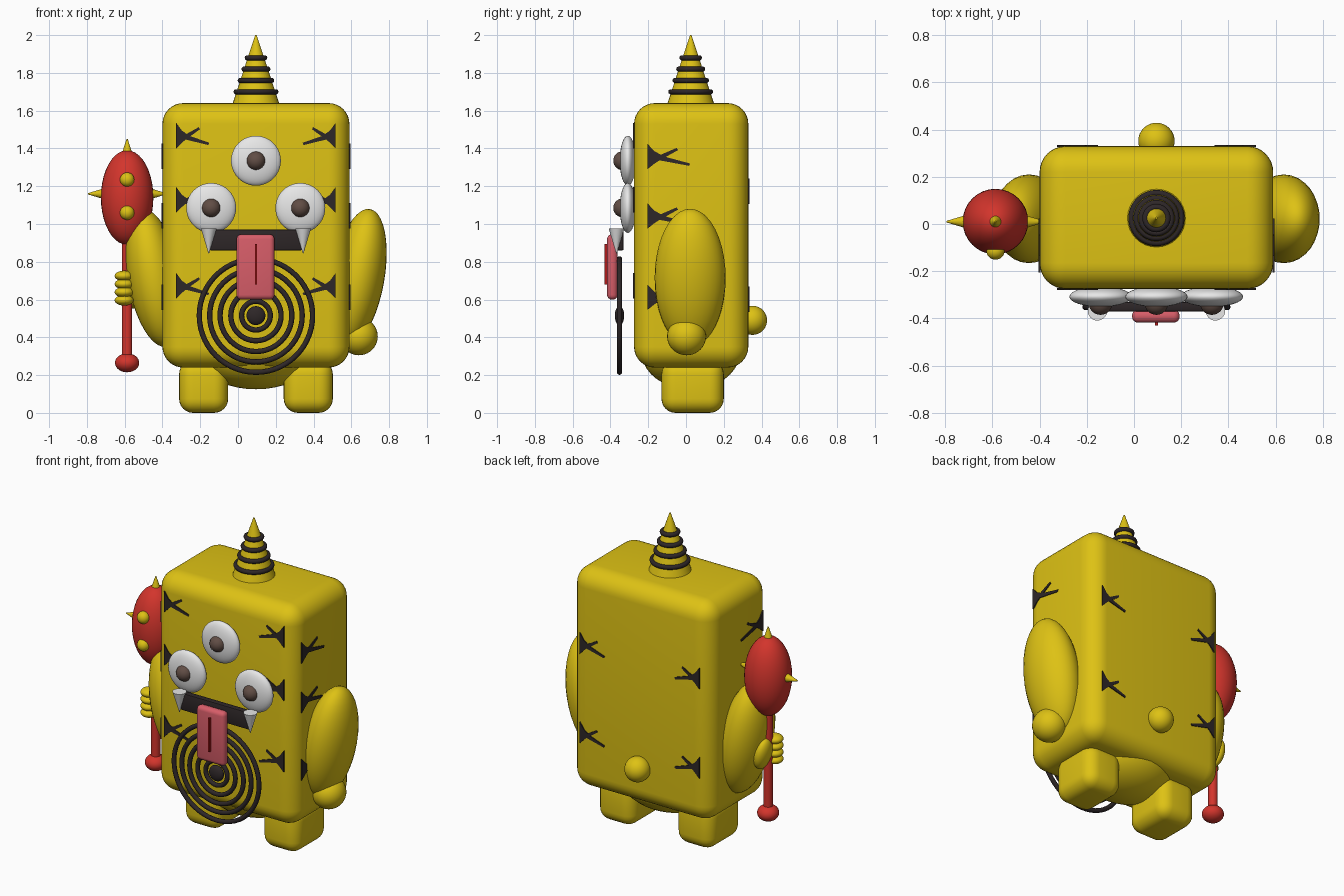
import bpy, bmesh, math
from mathutils import Matrix, Vector

cube = bpy.data.objects.get("Cube")
if cube:
    bpy.data.objects.remove(cube, do_unlink=True)


def material(name, rgb):
    m = bpy.data.materials.new(name)
    m.use_nodes = True
    m.diffuse_color = (*rgb, 1)
    shader = next(n for n in m.node_tree.nodes if n.type == 'BSDF_PRINCIPLED')
    shader.inputs["Base Color"].default_value = (*rgb, 1)
    return m


YELLOW = material("yellow", (0.73, 0.54, 0.007))
DARK = material("charcoal", (0.027, 0.02, 0.021))
WHITE = material("white", (0.8, 0.8, 0.8))
BROWN = material("pupil brown", (0.12, 0.075, 0.06))
RED = material("red", (0.65, 0.035, 0.025))
PINK = material("tongue pink", (0.68, 0.11, 0.14))
CRIMSON = material("crimson", (0.42, 0.01, 0.01))

MID = 0.095      # symmetry plane of the body
MID_Y = 0.025
CLUB = -0.587    # club axis


def finish(name, bm, mat, smooth=True):
    bmesh.ops.recalc_face_normals(bm, faces=bm.faces)
    mesh = bpy.data.meshes.new(name)
    bm.to_mesh(mesh)
    bm.free()
    mesh.materials.append(mat)
    ob = bpy.data.objects.new(name, mesh)
    bpy.context.collection.objects.link(ob)
    if smooth:
        bpy.ops.object.select_all(action='DESELECT')
        ob.select_set(True)
        bpy.context.view_layer.objects.active = ob
        bpy.ops.object.shade_smooth_by_angle(angle=math.radians(35))
    return ob


def box(name, mat, lo, hi, bevel=0, segments=6):
    lo, hi = Vector(lo), Vector(hi)
    bm = bmesh.new()
    bmesh.ops.create_cube(bm, size=1, matrix=Matrix.Translation((lo + hi) / 2)
                          @ Matrix.Diagonal((*(hi - lo), 1)))
    if bevel:
        bmesh.ops.bevel(bm, geom=bm.edges[:], offset=bevel, segments=segments,
                        profile=0.5, affect='EDGES')
    return finish(name, bm, mat)


def ball(name, mat, centre, radii, tilt=0):
    bm = bmesh.new()
    bmesh.ops.create_uvsphere(bm, u_segments=32, v_segments=20, radius=1,
                              matrix=Matrix.Translation(centre)
                              @ Matrix.Rotation(tilt, 4, 'Y')
                              @ Matrix.Diagonal((*radii, 1)))
    return finish(name, bm, mat)


def cone(name, mat, base, tip, r1, r2=0.0):
    base, tip = Vector(base), Vector(tip)
    axis = tip - base
    bm = bmesh.new()
    bmesh.ops.create_cone(bm, cap_ends=True, segments=32, radius1=r1, radius2=r2,
                          depth=axis.length,
                          matrix=Matrix.Translation((base + tip) / 2)
                          @ axis.to_track_quat('Z', 'Y').to_matrix().to_4x4())
    return finish(name, bm, mat)


def ring(name, mat, centre, radius, thick, facing_front=False):
    bpy.ops.mesh.primitive_torus_add(location=centre, major_radius=radius,
                                     minor_radius=thick, major_segments=56,
                                     minor_segments=10,
                                     rotation=(math.pi / 2 if facing_front else 0, 0, 0))
    ob = bpy.context.object
    ob.name = name
    ob.data.materials.append(mat)
    bpy.ops.object.shade_smooth()


# Torso, belly underside and feet
box("body", YELLOW, (-0.40, -0.275, 0.24), (0.59, 0.33, 1.64), 0.11, 8)
ball("lower_belly", YELLOW, (MID, MID_Y, 0.32), (0.32, 0.26, 0.195))
for side, s in (("left", 1), ("right", -1)):
    c = MID + s * 0.277
    box(side + "_foot", YELLOW, (c - 0.13, -0.13, 0), (c + 0.13, 0.2, 0.28), 0.075)
ball("tail", YELLOW, (MID, 0.352, 0.49), (0.077,) * 3)

# Ringed horn
cone("horn", YELLOW, (MID, MID_Y, 1.63), (MID, MID_Y, 2.0), 0.126, 0.004)
for z, r in ((1.88, 0.046), (1.82, 0.063), (1.76, 0.083), (1.70, 0.105)):
    ring("horn_ring", DARK, (MID, MID_Y, z), r, 0.014)

# Three eyes
for name, x, z in (("top", MID, 1.335), ("right", -0.142, 1.085), ("left", 0.33, 1.085)):
    ball(name + "_eye", WHITE, (x, -0.308, z), (0.132, 0.043, 0.132))
    ball(name + "_pupil", BROWN, (x, -0.335, z), (0.05, 0.05, 0.05))

# Mouth, fangs and tongue
box("mouth", DARK, (-0.15, -0.37, 0.86), (0.34, -0.33, 0.97), 0.008, 2)
for side, s in (("left", 1), ("right", -1)):
    x = MID + s * 0.25
    cone(side + "_fang", WHITE, (x, -0.368, 0.975), (x, -0.368, 0.845), 0.041, 0.002)
box("tongue", PINK, (-0.008, -0.418, 0.6), (0.193, -0.362, 0.945), 0.025, 4)
box("tongue_groove", CRIMSON, (0.089, -0.431, 0.68), (0.101, -0.41, 0.895))

# Ringed belly target
for r in (0.3, 0.245, 0.19, 0.133, 0.076):
    ring("belly_ring", DARK, (MID, -0.352, 0.515), r, 0.014, True)
ball("belly_button", DARK, (MID, -0.352, 0.515), (0.05, 0.025, 0.05))

# Arms and hands
for side, s in (("left", 1), ("right", -1)):
    ball(side + "_arm", YELLOW, (MID + s * 0.54, 0.022, 0.715),
         (0.14, 0.188, 0.37), s * math.radians(10))
ball("left_hand", YELLOW, (0.64, 0.003, 0.405), (0.1, 0.103, 0.1))
ball("right_hand", YELLOW, (-0.575, 0.045, 0.65), (0.045, 0.07, 0.1), -0.2)
for i in range(4):
    ball("finger", YELLOW, (CLUB - 0.016, -0.035, 0.725 - 0.043 * i),
         (0.05, 0.05, 0.028))

# Spiked club
cone("club_handle", RED, (CLUB, 0.01, 0.27), (CLUB, 0.01, 0.95), 0.027, 0.027)
ball("club_pommel", RED, (CLUB, 0.01, 0.265), (0.064, 0.064, 0.05))
ball("club_head", RED, (CLUB, 0.01, 1.14), (0.139, 0.139, 0.25))
cone("club_top_spike", YELLOW, (CLUB, 0.01, 1.36), (CLUB, 0.01, 1.45), 0.032, 0.003)
for s in (1, -1):
    cone("club_side_spike", YELLOW, (CLUB + s * 0.125, 0.01, 1.16),
         (CLUB + s * 0.208, 0.01, 1.16), 0.028, 0.003)
for z in (1.235, 1.06):
    ball("club_stud", YELLOW, (CLUB, -0.115, z), (0.038, 0.036, 0.038))

# Forked stripes: u runs inward from the body's edge, v runs up
FORK = ((0, 0.07), (0.03, 0.03), (0.055, 0.012), (0.12, 0.048), (0.125, 0.036),
        (0.075, 0), (0.175, -0.035), (0.17, -0.047), (0.05, -0.018),
        (0.03, -0.035), (0, -0.065))


def stripe(name, origin, inward, outward, stretch=1.0):
    o, a, n = Vector(origin), Vector(inward), Vector(outward)
    bm = bmesh.new()
    base = [o + a * u * stretch + Vector((0, 0, v)) - n * 0.003 for u, v in FORK]
    face = bm.faces.new([bm.verts.new(p) for p in base])
    out = bmesh.ops.extrude_face_region(bm, geom=[face])
    moved = [g for g in out["geom"] if isinstance(g, bmesh.types.BMVert)]
    bmesh.ops.translate(bm, verts=moved, vec=n * 0.008)
    finish(name, bm, DARK, smooth=False)


for s in (1, -1):
    inward = (-s, 0, 0)
    edge = MID + s * 0.422
    for z in (1.465, 1.125, 0.67):
        stripe("front_stripe", (edge, -0.275, z), inward, (0, -1, 0))
    for z in (1.17, 0.60):
        stripe("back_stripe", (edge, 0.33, z), inward, (0, 1, 0))
    for z in (1.355, 1.04, 0.61):
        stripe("side_stripe", (MID + s * 0.495, -0.205, z), (0, 1, 0), (s, 0, 0), 1.3)
